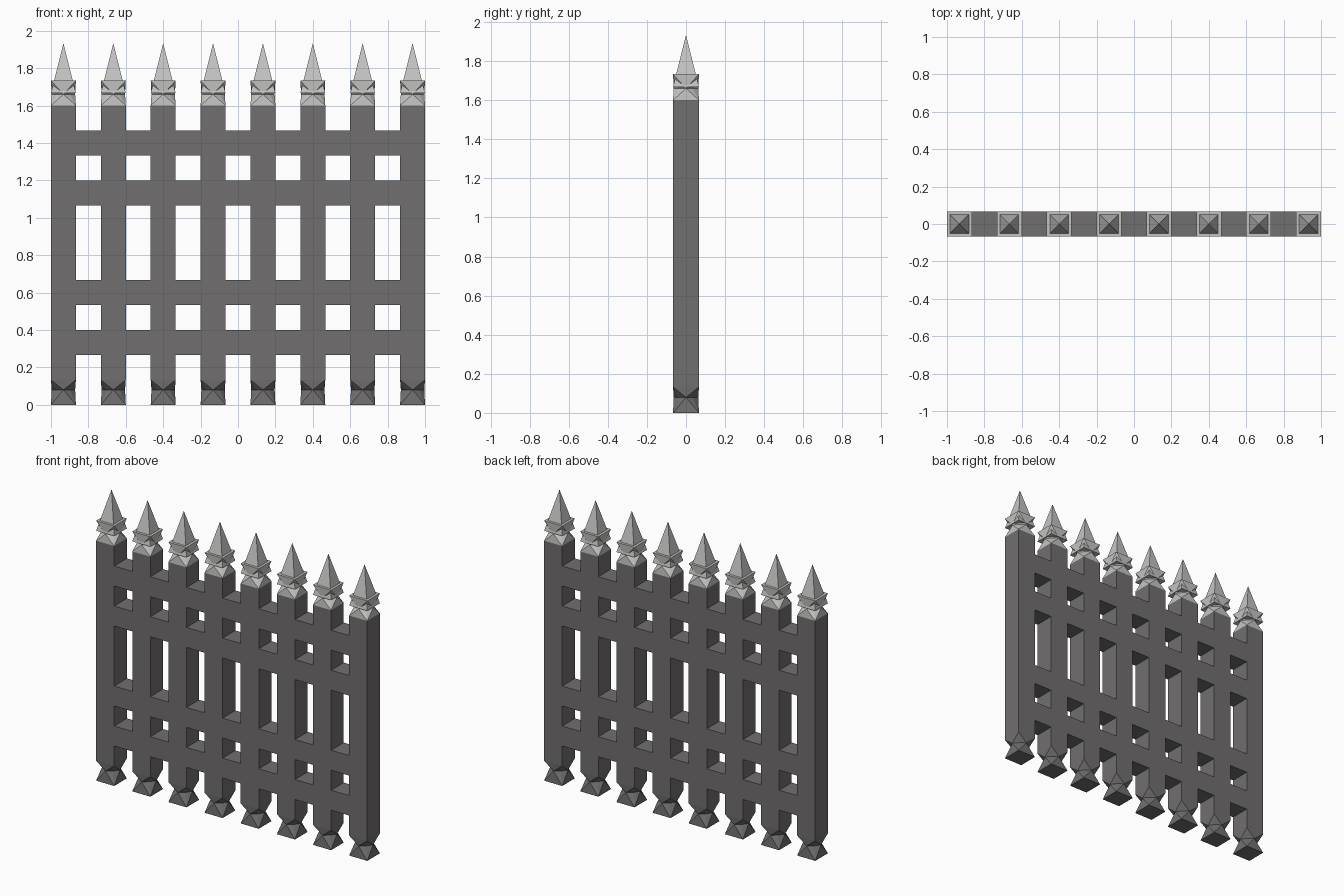
import bpy, bmesh

if "Cube" in bpy.data.objects:
    bpy.data.objects.remove(bpy.data.objects["Cube"])

U = 2 / 15            # one module: bar width, gap and depth
H = U / 2


def material(name, rgb):
    m = bpy.data.materials.new(name)
    m.diffuse_color = (*rgb, 1)
    m.use_nodes = True
    m.node_tree.nodes["Principled BSDF"].inputs["Base Color"].default_value = m.diffuse_color
    return m


IRON = material("dark iron", (0.165, 0.158, 0.158))
STEEL = material("light steel", (0.55, 0.56, 0.54))


def make(name, bm, mat):
    bmesh.ops.recalc_face_normals(bm, faces=bm.faces)
    me = bpy.data.meshes.new(name)
    bm.to_mesh(me)
    bm.free()
    me.materials.append(mat)
    ob = bpy.data.objects.new(name, me)
    bpy.context.collection.objects.link(ob)
    return ob


def ring(bm, z, corner, mid):
    # eight points round a square: corners alternating with side middles
    pts = [(-corner, -corner), (0, -mid), (corner, -corner), (mid, 0),
           (corner, corner), (0, mid), (-corner, corner), (-mid, 0)]
    return [bm.verts.new((x, y, z)) for x, y in pts]


def pinched_block(name, x, z, waist, mat):
    # cube with notched upright edges, ridges running corner to face centre
    bm = bmesh.new()
    bottom = ring(bm, z, H, H)
    middle = ring(bm, z + waist * U, 0.27 * U, 0.47 * U)
    top = ring(bm, z + U, H, H)
    for outer in (bottom, top):
        for i in range(0, 8, 2):
            j, k = i + 1, (i + 2) % 8
            bm.faces.new((outer[i], outer[j], middle[j]))
            bm.faces.new((outer[j], outer[k], middle[j]))
            bm.faces.new((outer[i], middle[j], middle[i]))
            bm.faces.new((outer[k], middle[k], middle[j]))
        bm.faces.new(outer)
    make(name, bm, mat).location.x = x


def spike(name, x):
    bm = bmesh.new()
    base = [bm.verts.new((sx * H, sy * H, 12.5 * U))
            for sx, sy in ((-1, -1), (1, -1), (1, 1), (-1, 1))]
    tip = bm.verts.new((0, 0, 14.5 * U))
    for i in range(4):
        bm.faces.new((base[i], base[(i + 1) % 4], tip))
    bm.faces.new(base)
    make(name, bm, STEEL).location.x = x


# lattice of bars and rails: filled cells of a grid, thickened
bm = bmesh.new()
rails = {2, 4, 8, 10}
for i in range(15):
    for j in range(1, 12):
        if i % 2 == 0 or j in rails:
            x, z = (i - 7.5) * U, j * U
            bm.faces.new([bm.verts.new(p) for p in (
                (x, -H, z), (x + U, -H, z), (x + U, -H, z + U), (x, -H, z + U))])
bmesh.ops.remove_doubles(bm, verts=bm.verts, dist=1e-4)
cells = bmesh.ops.extrude_face_region(bm, geom=bm.faces[:], use_keep_orig=True)
moved = [g for g in cells["geom"] if isinstance(g, bmesh.types.BMVert)]
bmesh.ops.translate(bm, verts=moved, vec=(0, U, 0))
make("bar_lattice", bm, IRON)

# feet, collars and spikes on every bar
for n in range(8):
    x = (2 * n - 7) * U
    pinched_block(f"foot_{n + 1}", x, 0, 0.6, IRON)
    pinched_block(f"collar_{n + 1}", x, 12 * U, 0.45, STEEL)
    spike(f"spike_{n + 1}", x)
